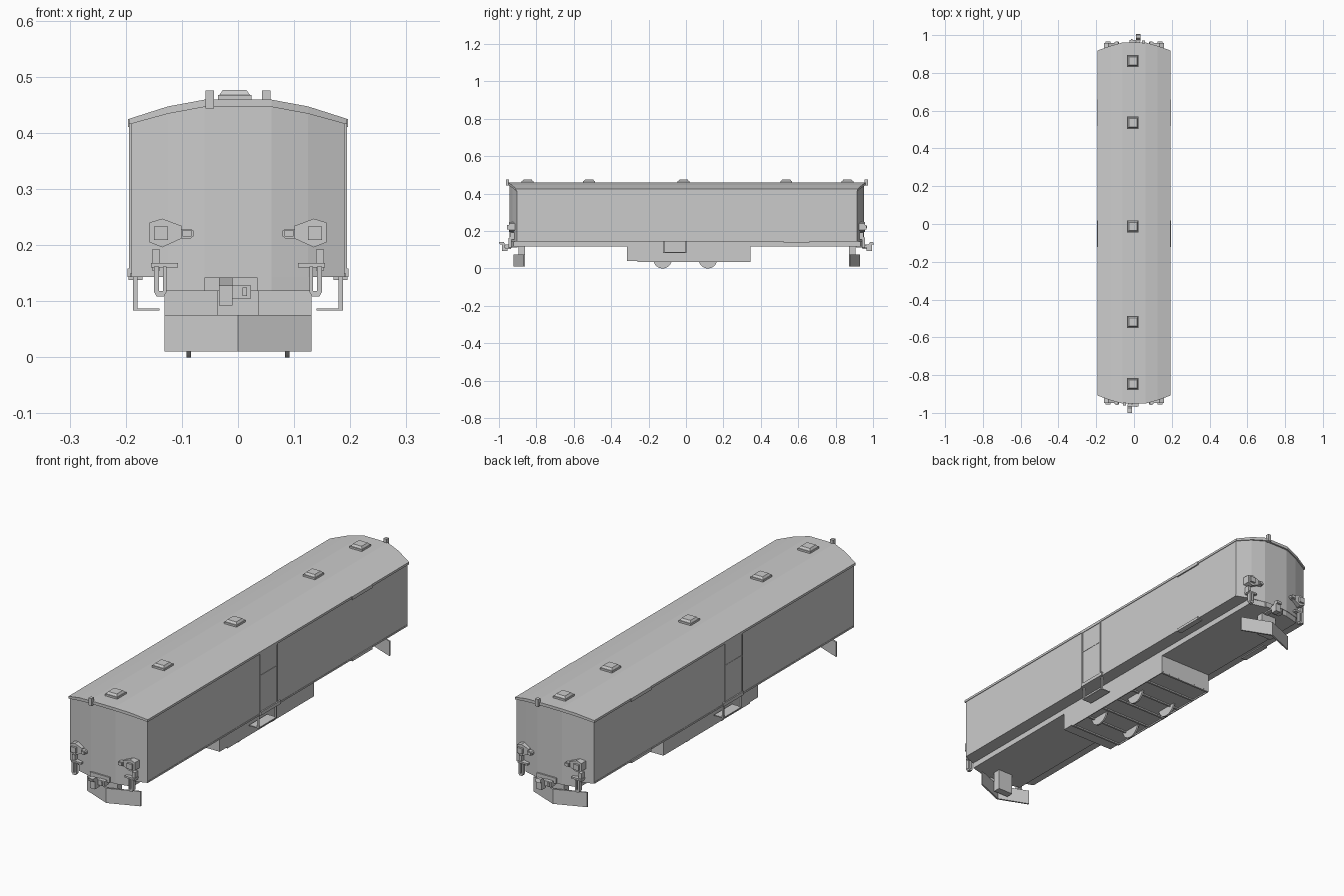
import bpy, bmesh, math
from mathutils import Matrix, Vector

cube = bpy.data.objects.get("Cube")
if cube:
    bpy.data.objects.remove(cube, do_unlink=True)

grey = bpy.data.materials.new("plain grey")
grey.use_nodes = True
grey.diffuse_color = (0.6, 0.6, 0.6, 1)
grey.node_tree.nodes["Principled BSDF"].inputs["Base Color"].default_value = (0.6, 0.6, 0.6, 1)

CY = 0.005                                   # middle of the body along its length
TURN = Matrix.Translation((0, 2 * CY, 0)) @ Matrix.Rotation(math.pi, 4, 'Z')


def finish(name, bm, turned=False):
    """Turn a bmesh into an object; turned puts it on the back end."""
    if turned:
        bm.transform(TURN)
    bmesh.ops.recalc_face_normals(bm, faces=bm.faces)
    me = bpy.data.meshes.new(name)
    bm.to_mesh(me)
    bm.free()
    me.materials.append(grey)
    ob = bpy.data.objects.new(name, me)
    bpy.context.collection.objects.link(ob)
    return ob


def box(name, x, y, z, turned=False):
    """Box from (min, max) ranges."""
    bm = bmesh.new()
    bmesh.ops.create_cube(bm, size=1)
    lo, hi = Vector((x[0], y[0], z[0])), Vector((x[1], y[1], z[1]))
    for v in bm.verts:
        v.co = (lo + hi) / 2 + Vector([a * b for a, b in zip(v.co, hi - lo)])
    return finish(name, bm, turned)


def prism(name, pts, offset, turned=False):
    """Flat polygon extruded by an offset vector."""
    bm = bmesh.new()
    face = bm.faces.new([bm.verts.new(p) for p in pts])
    ext = bmesh.ops.extrude_face_region(bm, geom=[face])
    moved = [g for g in ext["geom"] if isinstance(g, bmesh.types.BMVert)]
    bmesh.ops.translate(bm, verts=moved, vec=offset)
    return finish(name, bm, turned)


def loft(name, sections):
    """Slab lofted across x; each section is x, half length, bottom, top."""
    bm = bmesh.new()
    rings = []
    for x, h, zb, zt in sections:
        rings.append([bm.verts.new((x, CY + y, z)) for y, z in
                      ((-h, zb), (h, zb), (h, zt), (-h, zt))])
    for a, b in zip(rings, rings[1:]):
        for i in range(4):
            j = (i + 1) % 4
            bm.faces.new((a[i], a[j], b[j], b[i]))
    bm.faces.new(rings[0])
    bm.faces.new(rings[-1])
    return finish(name, bm)


def both_sides(half):
    return [(-x, *r) for x, *r in half] + [(x, *r) for x, *r in reversed(half)]


# Body shell with bowed ends, arched roof and underframe
loft("body", both_sides([(0.190, 0.908, 0.143, 0.422), (0.125, 0.932, 0.143, 0.440),
                         (0.060, 0.948, 0.143, 0.452)]))
loft("roof", both_sides([(0.194, 0.913, 0.415, 0.425), (0.125, 0.938, 0.434, 0.447),
                         (0.060, 0.956, 0.446, 0.459)]))
loft("underframe", both_sides([(0.131, 0.928, 0.118, 0.144), (0.060, 0.946, 0.118, 0.144)]))

# Roof ventilators: square base with a tapered cap
for i, y in enumerate((-0.847, -0.518, -0.013, 0.536, 0.863)):
    box(f"roof_vent_base_{i}", (-0.036, 0.024), (y - 0.032, y + 0.032), (0.455, 0.467))
    bm = bmesh.new()
    bmesh.ops.create_cone(bm, cap_ends=True, segments=4, radius1=0.040, radius2=0.030, depth=0.010)
    bm.transform(Matrix.Translation((-0.006, y, 0.471)) @ Matrix.Rotation(math.pi / 4, 4, 'Z'))
    finish(f"roof_vent_cap_{i}", bm)

# Side fittings, the same on both sides
for side, s in (("left", 1), ("right", -1)):
    def rng(a, b):
        return tuple(sorted((s * a, s * b)))

    # Door with frame strips and a mid rail
    box(f"{side}_door", rng(0.185, 0.1915), (-0.115, -0.005), (0.145, 0.412))
    for k, y in enumerate((-0.122, -0.002)):
        box(f"{side}_door_post_{k}", rng(0.186, 0.194), (y, y + 0.006), (0.143, 0.418))
        box(f"{side}_step_hanger_{k}", rng(0.179, 0.187), (y, y + 0.006), (0.085, 0.144))
    box(f"{side}_door_header", rng(0.186, 0.194), (-0.122, 0.004), (0.412, 0.418))
    box(f"{side}_door_rail", rng(0.186, 0.193), (-0.116, -0.002), (0.315, 0.319))
    box(f"{side}_door_sill", rng(0.186, 0.197), (-0.122, 0.018), (0.143, 0.158))
    box(f"{side}_step", rng(0.140, 0.187), (-0.122, 0.004), (0.083, 0.087))
    # Grilles near the back and lower side rail
    box(f"{side}_upper_grille", rng(0.186, 0.196), (0.52, 0.66), (0.410, 0.425))
    box(f"{side}_lower_grille", rng(0.170, 0.195), (0.52, 0.66), (0.138, 0.150))
    box(f"{side}_side_rail", rng(0.186, 0.1915), (-0.90, 0.91), (0.143, 0.150))

# Equipment box under the floor, with ribs and half-sunk rollers
box("equipment_box", (-0.131, 0.131), (-0.315, 0.345), (0.040, 0.119))
for i in range(7):
    y = -0.26 + i * 0.0993
    box(f"box_rib_{i}", (-0.131, 0.131), (y, y + 0.009), (0.034, 0.041))
for side, s in (("left", 1), ("right", -1)):
    box(f"{side}_box_rail", (s * 0.129 - 0.002, s * 0.129 + 0.002), (-0.26, 0.345), (0.034, 0.041))
    for k, y in enumerate((-0.125, 0.117)):
        bm = bmesh.new()
        bmesh.ops.create_cone(bm, cap_ends=True, segments=32, radius1=0.05, radius2=0.05, depth=0.008)
        bm.transform(Matrix.Translation((s * 0.0875, y, 0.05)) @ Matrix.Rotation(math.pi / 2, 4, 'Y'))
        finish(f"{side}_roller_{k}", bm)

# End fittings, built for the front and turned half a circle for the back
for end, t in (("front", False), ("back", True)):
    # V-shaped plough on its hanger
    plan = [(-0.131, -0.868), (0, -0.921), (0.131, -0.868), (0.131, -0.861),
            (0, -0.913), (-0.131, -0.861)]
    prism(f"{end}_plough", [(x, y, 0.01) for x, y in plan], (0, 0, 0.065), t)
    box(f"{end}_plough_hanger", (-0.037, 0.037), (-0.895, -0.862), (0.025, 0.120), t)

    # Coupler: shank, head, hook and side box
    box(f"{end}_coupler_shank", (-0.032, -0.012), (-0.975, -0.90), (0.112, 0.126), t)
    box(f"{end}_coupler_head", (-0.034, -0.010), (-0.985, -0.955), (0.092, 0.127), t)
    prism(f"{end}_coupler_hook", [(-0.034, -0.995, 0.127), (-0.034, -1.0 if not t else -0.99, 0.142),
                                  (-0.034, -0.975, 0.142), (-0.034, -0.965, 0.127)], (0.024, 0, 0), t)
    box(f"{end}_coupler_box", (-0.010, 0.023), (-0.965, -0.935), (0.105, 0.128), t)
    box(f"{end}_coupler_plug", (0.008, 0.016), (-0.970, -0.960), (0.109, 0.124), t)
    box(f"{end}_sill_plate", (-0.060, 0.035), (-0.948, -0.930), (0.118, 0.142), t)

    # Roof horn
    box(f"{end}_horn", (-0.058, -0.043), (-0.962, -0.945), (0.443, 0.475), t)

    for side, s in (("left", 1), ("right", -1)):
        def rng(a, b):
            return tuple(sorted((s * a, s * b)))

        # Lamp housing with a large and a small lamp
        outline = [(0.158, 0.240), (0.135, 0.247), (0.100, 0.234), (0.100, 0.212),
                   (0.135, 0.196), (0.158, 0.205)]
        prism(f"{end}_{side}_lamp_housing", [(s * x, -0.947, z) for x, z in outline], (0, 0.04, 0), t)
        box(f"{end}_{side}_large_lamp", rng(0.125, 0.150), (-0.956, -0.94), (0.209, 0.233), t)
        cut = [(0.102, 0.229), (0.084, 0.229), (0.079, 0.225), (0.079, 0.216),
               (0.084, 0.212), (0.102, 0.212)]
        prism(f"{end}_{side}_small_lamp", [(s * x, -0.953, z) for x, z in cut], (0, 0.03, 0), t)
        box(f"{end}_{side}_small_lens", rng(0.083, 0.099), (-0.957, -0.95), (0.215, 0.227), t)

        # Cable bracket with hanging hose
        box(f"{end}_{side}_bracket_post", rng(0.139, 0.153), (-0.940, -0.915), (0.155, 0.192), t)
        box(f"{end}_{side}_bracket_bar", rng(0.107, 0.155), (-0.945, -0.918), (0.160, 0.168), t)
        box(f"{end}_{side}_hose_outer", rng(0.141, 0.150), (-0.948, -0.932), (0.115, 0.162), t)
        box(f"{end}_{side}_hose_inner", rng(0.127, 0.134), (-0.948, -0.932), (0.115, 0.162), t)
        hook = [(0.150, 0.118), (0.145, 0.108), (0.132, 0.108), (0.127, 0.118)]
        prism(f"{end}_{side}_hose_bend", [(s * x, -0.948, z) for x, z in hook], (0, 0.016, 0), t)
